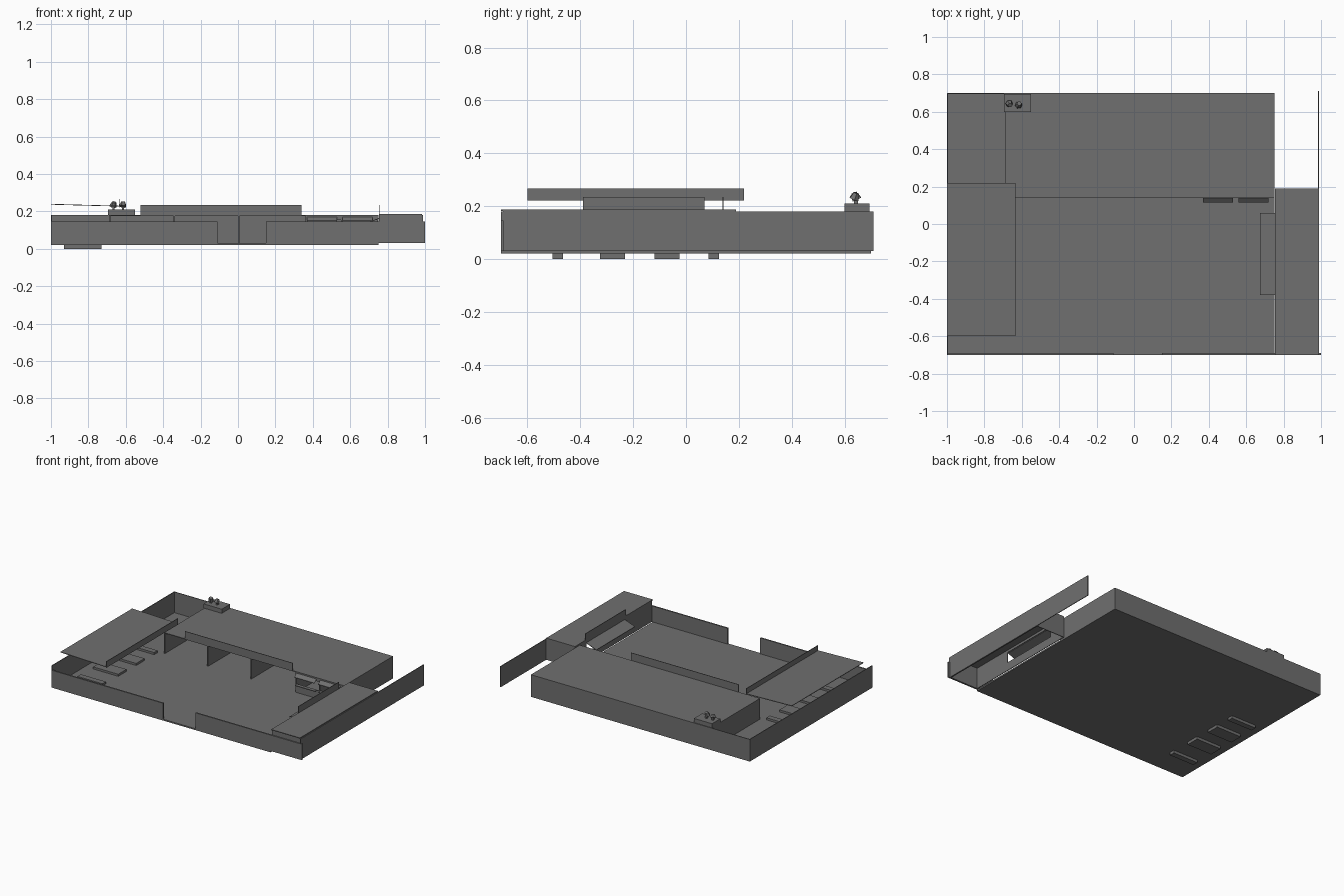
import bpy, bmesh
from mathutils import Matrix

cube = bpy.data.objects.get("Cube")
if cube:
    bpy.data.objects.remove(cube, do_unlink=True)

grey = bpy.data.materials.new("mid_grey")
grey.use_nodes = True
GREY = (0.16, 0.16, 0.16, 1)
grey.diffuse_color = GREY
grey.node_tree.nodes["Principled BSDF"].inputs["Base Color"].default_value = GREY


def finish(name, bm):
    bmesh.ops.recalc_face_normals(bm, faces=bm.faces[:])
    mesh = bpy.data.meshes.new(name)
    bm.to_mesh(mesh)
    bm.free()
    mesh.materials.append(grey)
    obj = bpy.data.objects.new(name, mesh)
    bpy.context.collection.objects.link(obj)
    return obj


def box(name, x, y, z):
    """Box from (min, max) ranges."""
    bm = bmesh.new()
    bmesh.ops.create_cube(bm, size=1)
    for v in bm.verts:
        v.co = [r[0] if c < 0 else r[1] for c, r in zip(v.co, (x, y, z))]
    return finish(name, bm)


def plate(name, corners, thick=0.004):
    """Thin sloping sheet through four corners."""
    bm = bmesh.new()
    face = bm.faces.new([bm.verts.new(c) for c in corners])
    extra = bmesh.ops.extrude_face_region(bm, geom=[face])["geom"]
    for v in extra:
        if isinstance(v, bmesh.types.BMVert):
            v.co.z -= thick
    return finish(name, bm)


T = 0.005
BASE, TOP = 0.025, 0.18

# Ground and boundary walls
box("ground_slab", (-1, 0.75), (-0.7, 0.7), (0.02, 0.03))
box("front_fence_right", (-1, -0.11), (-0.7, -0.69), (BASE, 0.145))
box("front_fence_left", (0.15, 1), (-0.7, -0.69), (0.03, 0.145))
box("right_wall", (-1, -1 + T), (-0.7, 0.7), (BASE, TOP))
box("back_wall", (-1, 0.75), (0.7 - T, 0.7), (BASE, TOP))
box("left_wall", (0.985, 0.99), (-0.7, 0.71), (0.03, TOP))

# Main building: roof, end wall, partitions and sign
box("main_roof", (-0.69, 0.75), (0.14, 0.7), (TOP - T, TOP))
box("main_left_wall", (0.75 - T, 0.75), (0.14, 0.7), (BASE, TOP))
for i, x in enumerate((-0.69, -0.345, 0, 0.36, 0.55)):
    box(f"partition_{i}", (x, x + 0.008), (0.14, 0.7), (BASE, TOP - T))
box("main_sign", (-0.52, 0.34), (0.138, 0.142), (TOP, 0.235))

# Serving windows on the main building
box("counter_wall", (0.36, 0.75), (0.14, 0.145), (BASE, 0.09))
box("window_lintel", (0.36, 0.75), (0.14, 0.145), (0.155, TOP))
for i, x in enumerate((0.37, 0.56)):
    plate(f"window_flap_{i}", [(x, 0.14, 0.17), (x + 0.16, 0.14, 0.17),
                               (x + 0.16, 0.115, 0.15), (x, 0.115, 0.15)])
    box(f"window_counter_{i}", (x, x + 0.16), (0.12, 0.14), (0.085, 0.09))

# Side block with a serving hatch
box("block_roof", (0.755, 0.985), (-0.7, 0.19), (0.182, 0.187))
box("block_back_wall", (0.755, 0.985), (0.185, 0.19), (0.03, 0.185))
box("block_front_wall", (0.755, 0.985), (-0.692, -0.687), (0.03, 0.185))
box("block_outer_wall", (0.98, 0.985), (-0.69, 0.19), (0.03, 0.185))
X = (0.755, 0.76)
box("hatch_lower_wall", X, (-0.69, 0.19), (0.03, 0.09))
box("hatch_upper_wall", X, (-0.69, 0.19), (0.165, 0.185))
box("hatch_front_pier", X, (-0.69, -0.38), (0.09, 0.165))
box("hatch_back_pier", X, (0.06, 0.19), (0.09, 0.165))
plate("hatch_flap", [(0.755, -0.38, 0.165), (0.755, 0.06, 0.165),
                     (0.675, 0.06, 0.135), (0.675, -0.38, 0.135)])
box("block_sign", (0.753, 0.757), (-0.39, 0.07), (0.187, 0.235))

# Parking canopy with a fascia board
plate("canopy", [(-1, -0.6, 0.24), (-0.635, -0.6, 0.23),
                 (-0.635, 0.22, 0.23), (-1, 0.22, 0.24)])
box("canopy_fascia", (-0.637, -0.633), (-0.6, 0.22), (0.222, 0.267))

# Low parking racks
for i, (a, b) in enumerate(((-0.505, -0.465), (-0.325, -0.23),
                            (-0.12, -0.025), (0.085, 0.125))):
    box(f"parking_rack_{i}", (-0.93, -0.73), (a, b), (0, 0.045))

# Rooftop unit with two small tilted fittings
box("rooftop_unit", (-0.695, -0.55), (0.6, 0.695), (TOP, 0.21))
for i, (x, tilt) in enumerate(((-0.665, 0.5), (-0.615, -0.4))):
    box(f"fitting_stem_{i}", (x - 0.006, x + 0.006), (0.635, 0.65), (0.21, 0.235))
    bm = bmesh.new()
    place = Matrix.Translation((x, 0.64, 0.238)) @ Matrix.Rotation(tilt, 4, 'Z') \
        @ Matrix.Rotation(tilt, 4, 'X')
    bmesh.ops.create_cone(bm, cap_ends=True, segments=6, radius1=0.02,
                          radius2=0.012, depth=0.025, matrix=place)
    finish(f"fitting_head_{i}", bm)
